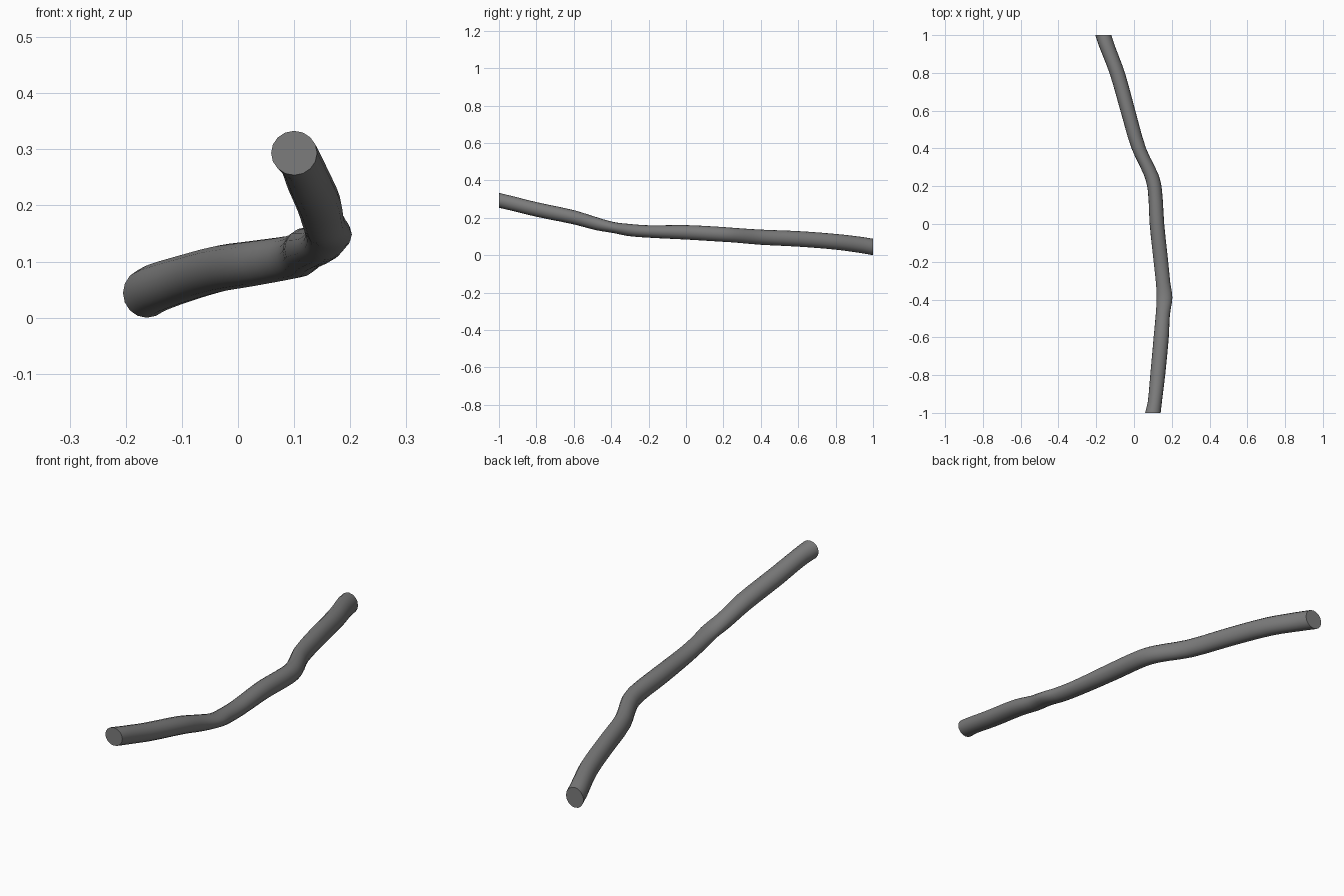
import bpy, bmesh, math

if "Cube" in bpy.data.objects:
    bpy.data.objects.remove(bpy.data.objects["Cube"])

SIDES, STEPS = 16, 3

# Stations along the stick: y, x left, x right, z bottom, z top
STATIONS = [
    (-1.00, 0.059, 0.141, 0.254, 0.333),
    (-0.94, 0.073, 0.148, 0.240, 0.319),
    (-0.80, 0.086, 0.165, 0.206, 0.284),
    (-0.60, 0.104, 0.184, 0.165, 0.241),
    (-0.48, 0.115, 0.190, 0.134, 0.204),
    (-0.39, 0.120, 0.203, 0.119, 0.178),
    (-0.31, 0.116, 0.192, 0.103, 0.168),
    (-0.20, 0.104, 0.181, 0.094, 0.160),
    (0.00, 0.083, 0.160, 0.084, 0.161),
    (0.18, 0.073, 0.148, 0.073, 0.152),
    (0.26, 0.052, 0.130, 0.068, 0.146),
    (0.40, -0.013, 0.064, 0.056, 0.137),
    (0.60, -0.072, 0.007, 0.046, 0.129),
    (0.80, -0.130, -0.048, 0.030, 0.114),
    (0.94, -0.185, -0.100, 0.011, 0.098),
    (1.00, -0.205, -0.120, 0.000, 0.088),
]


def smooth_stations(rows):
    """Catmull-Rom interpolation of the stations."""
    out = []
    for i in range(len(rows) - 1):
        p0, p1, p2 = rows[max(i - 1, 0)], rows[i], rows[i + 1]
        p3 = rows[min(i + 2, len(rows) - 1)]
        d = p2[0] - p1[0]
        for s in range(STEPS):
            t = s / STEPS
            row = []
            for a, b, c, e in zip(p0, p1, p2, p3):
                m1 = (c - a) / (p2[0] - p0[0]) * d
                m2 = (e - b) / (p3[0] - p1[0]) * d
                row.append((2*t**3 - 3*t**2 + 1) * b + (t**3 - 2*t**2 + t) * m1
                           + (3*t**2 - 2*t**3) * c + (t**3 - t**2) * m2)
            row[0] = p1[0] + d * t
            out.append(row)
    return out + [rows[-1]]


# Stick: elliptical rings bridged along y, with flat sawn ends
bm = bmesh.new()
rings = []
for y, x0, x1, z0, z1 in smooth_stations(STATIONS):
    ring = []
    for k in range(SIDES):
        a = 2 * math.pi * k / SIDES
        ring.append(bm.verts.new(((x0 + x1) / 2 + (x1 - x0) / 2 * math.cos(a), y,
                                  (z0 + z1) / 2 + (z1 - z0) / 2 * math.sin(a))))
    rings.append(ring)
for r, q in zip(rings, rings[1:]):
    for k in range(SIDES):
        n = (k + 1) % SIDES
        bm.faces.new((r[k], r[n], q[n], q[k]))
bm.faces.new(rings[0])
bm.faces.new(rings[-1])
bmesh.ops.recalc_face_normals(bm, faces=bm.faces)

mesh = bpy.data.meshes.new("stick")
bm.to_mesh(mesh)
bm.free()
stick = bpy.data.objects.new("stick", mesh)
bpy.context.collection.objects.link(stick)

# Dark grey bark
bark = bpy.data.materials.new("dark_bark")
bark.diffuse_color = (0.2, 0.2, 0.2, 1)
bark.use_nodes = True
bark.node_tree.nodes["Principled BSDF"].inputs["Base Color"].default_value = bark.diffuse_color
mesh.materials.append(bark)

bpy.context.view_layer.objects.active = stick
stick.select_set(True)
bpy.ops.object.shade_smooth_by_angle(angle=math.radians(40))
